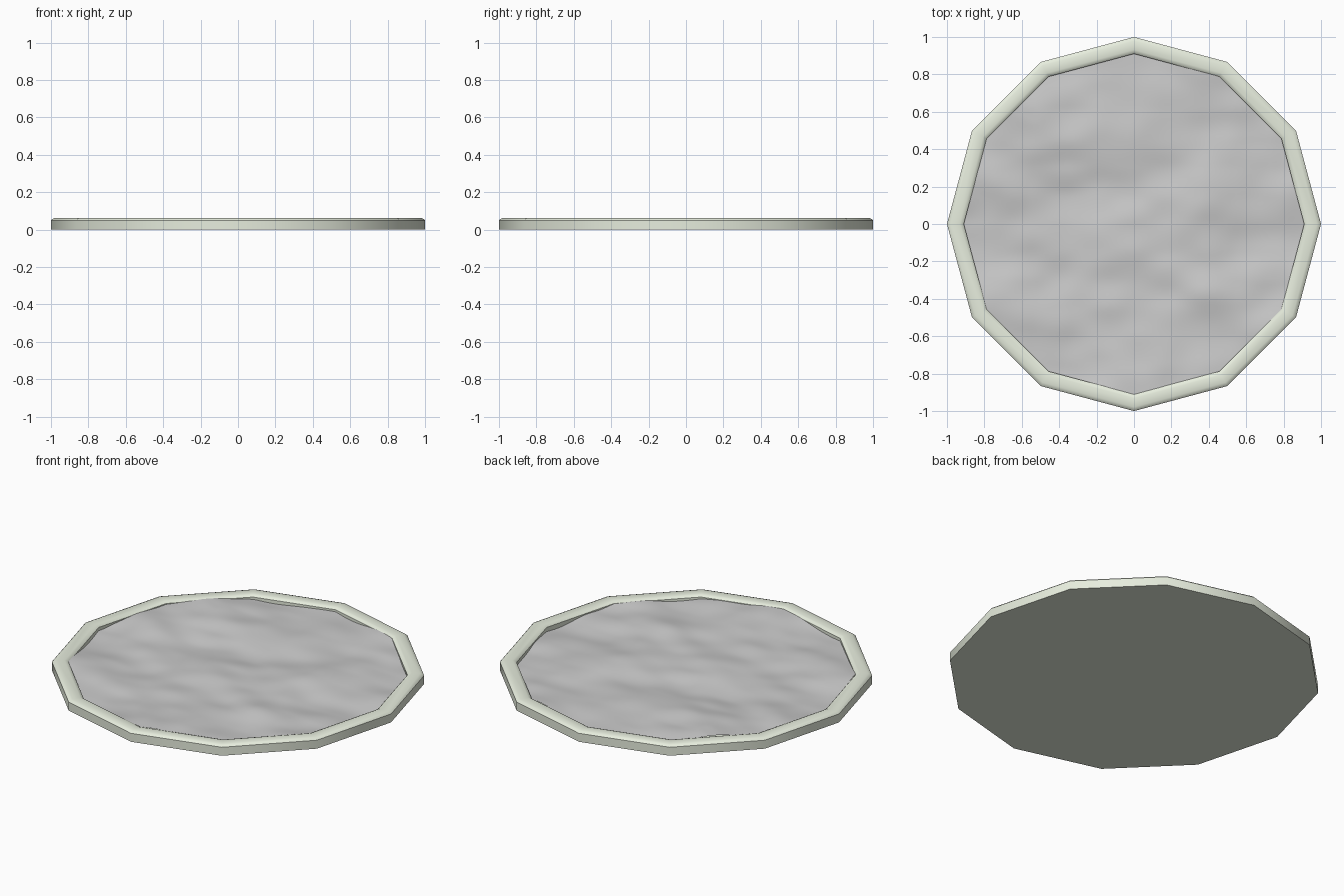
import bpy, bmesh, math
from mathutils import Vector, noise

if "Cube" in bpy.data.objects:
    bpy.data.objects.remove(bpy.data.objects["Cube"])

SIDES = 12
INNER = 0.91


def finish(name, bm, angle):
    me = bpy.data.meshes.new(name)
    bmesh.ops.recalc_face_normals(bm, faces=bm.faces)
    bm.to_mesh(me)
    bm.free()
    ob = bpy.data.objects.new(name, me)
    bpy.context.collection.objects.link(ob)
    bpy.ops.object.select_all(action='DESELECT')
    ob.select_set(True)
    bpy.context.view_layer.objects.active = ob
    bpy.ops.object.shade_smooth_by_angle(angle=math.radians(angle))
    return ob


# Twelve-sided tray: rim profile swept round, closed underneath
profile = [(1, 0), (1, 0.05), (0.993, 0.057), (0.978, 0.0625),
           (0.932, 0.0625), (0.917, 0.057), (INNER, 0.05), (INNER, 0.012)]
bm = bmesh.new()
rings = []
for r, z in profile:
    rings.append([bm.verts.new((r * math.cos(math.tau * i / SIDES),
                                r * math.sin(math.tau * i / SIDES), z))
                  for i in range(SIDES)])
for a, b in zip(rings, rings[1:]):
    for i in range(SIDES):
        j = (i + 1) % SIDES
        bm.faces.new((a[i], a[j], b[j], b[i]))
bm.faces.new(rings[0])
bm.faces.new(rings[-1])
tray = finish("tray_rim", bm, 40)
mat = bpy.data.materials.new("pale_green_stone")
mat.diffuse_color = (0.80, 0.85, 0.73, 1)
mat.use_nodes = True
mat.node_tree.nodes["Principled BSDF"].inputs["Base Color"].default_value = mat.diffuse_color
tray.data.materials.append(mat)

# Uneven ground: fine grid trimmed to the inside of the rim, raised by noise
bm = bmesh.new()
bmesh.ops.create_grid(bm, x_segments=110, y_segments=110, size=1)
apothem = (INNER + 0.001) * math.cos(math.pi / SIDES)
for i in range(SIDES):
    a = math.tau * (i + 0.5) / SIDES
    n = Vector((math.cos(a), math.sin(a), 0))
    bmesh.ops.bisect_plane(bm, geom=bm.verts[:] + bm.edges[:] + bm.faces[:],
                           plane_co=n * apothem, plane_no=n, clear_outer=True)
for v in bm.verts:
    p = Vector((v.co.x * 2.6, v.co.y * 3.2, 1.7))
    h = noise.noise(p) + 0.4 * noise.noise(p * 2.1)
    v.co.z = 0.042 + max(-0.022, min(0.018, 0.024 * h))
finish("uneven_ground", bm, 60)
